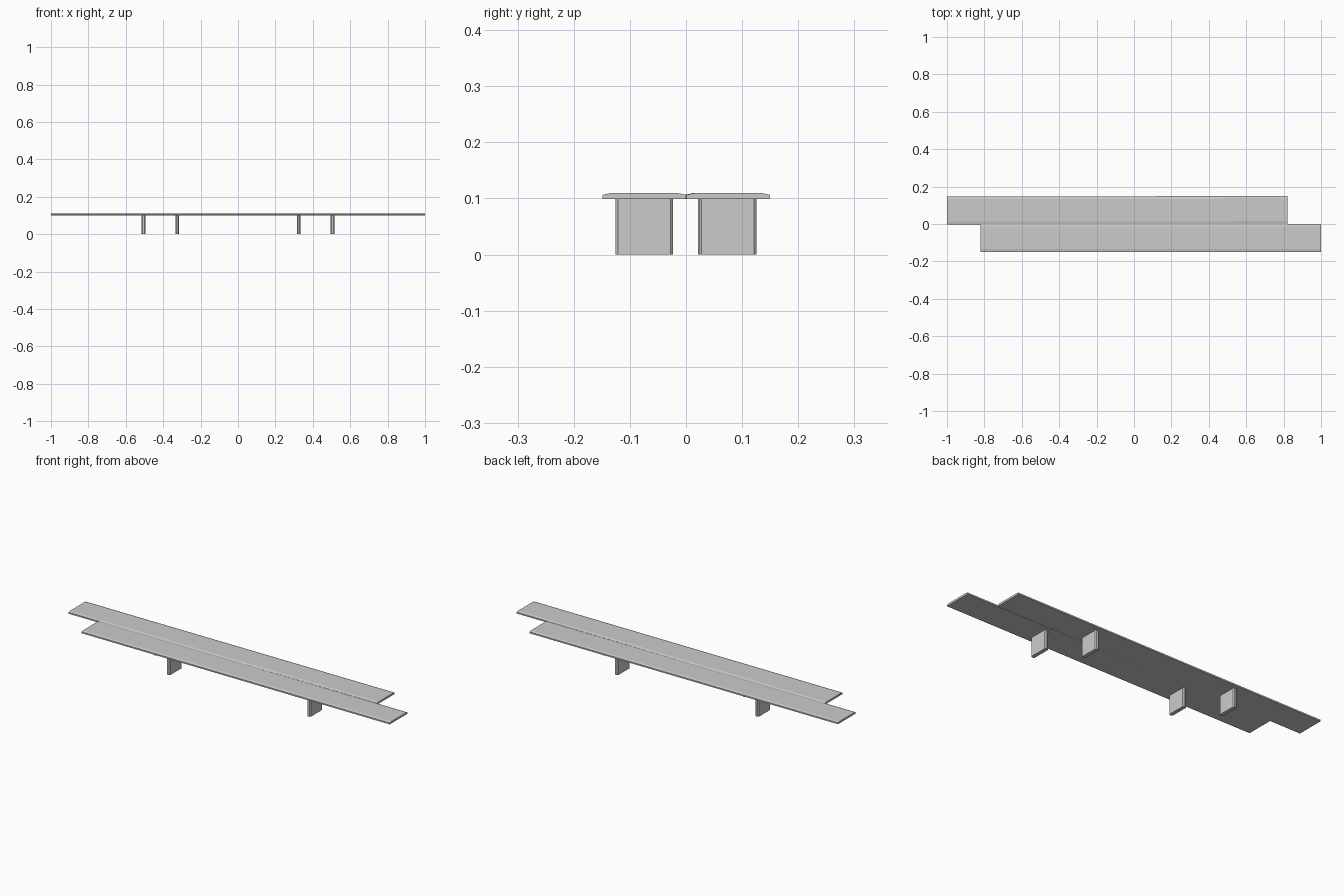
import bpy, bmesh, math
from mathutils import Matrix

if "Cube" in bpy.data.objects:
    bpy.data.objects.remove(bpy.data.objects["Cube"])


def make_object(name, bm, xf):
    bmesh.ops.recalc_face_normals(bm, faces=bm.faces)
    me = bpy.data.meshes.new(name)
    bm.to_mesh(me)
    bm.free()
    me.transform(xf)
    ob = bpy.data.objects.new(name, me)
    bpy.context.collection.objects.link(ob)


def prism(profile, depth):
    # extrude a closed outline by the given vector
    bm = bmesh.new()
    face = bm.faces.new([bm.verts.new(p) for p in profile])
    ext = bmesh.ops.extrude_face_region(bm, geom=[face])
    verts = [v for v in ext["geom"] if isinstance(v, bmesh.types.BMVert)]
    bmesh.ops.translate(bm, verts=verts, vec=depth)
    return bm


LENGTH, HALF_W = 1.82, 0.0742
Z0, Z_EDGE, Z_TOP = 0.099, 0.1065, 0.1095


def build_bench(label, cx, cy, angle):
    xf = Matrix.Translation((cx, cy, 0)) @ Matrix.Rotation(angle, 4, 'Z')
    # plank with eased top edges
    w, s = HALF_W, HALF_W - 0.014
    outline = [(-w, Z0), (w, Z0), (w, Z_EDGE), (s, Z_TOP), (-s, Z_TOP), (-w, Z_EDGE)]
    make_object(label + "_plank",
                prism([(-LENGTH / 2, y, z) for y, z in outline], (LENGTH, 0, 0)), xf)
    # board legs with chamfered corners
    a, b, c = 0.01, 0.0515, 0.005
    foot = [(-a, -b + c), (-a + c, -b), (a - c, -b), (a, -b + c),
            (a, b - c), (a - c, b), (-a + c, b), (-a, b - c)]
    for side, x in (("left", -0.415), ("right", 0.415)):
        make_object(f"{label}_{side}_leg",
                    prism([(x + px, py, 0) for px, py in foot], (0, 0, Z0 + 0.001)), xf)


build_bench("front", 0.09, -0.0745, 0.0)
build_bench("back", -0.09, 0.0738, 0.0018)
